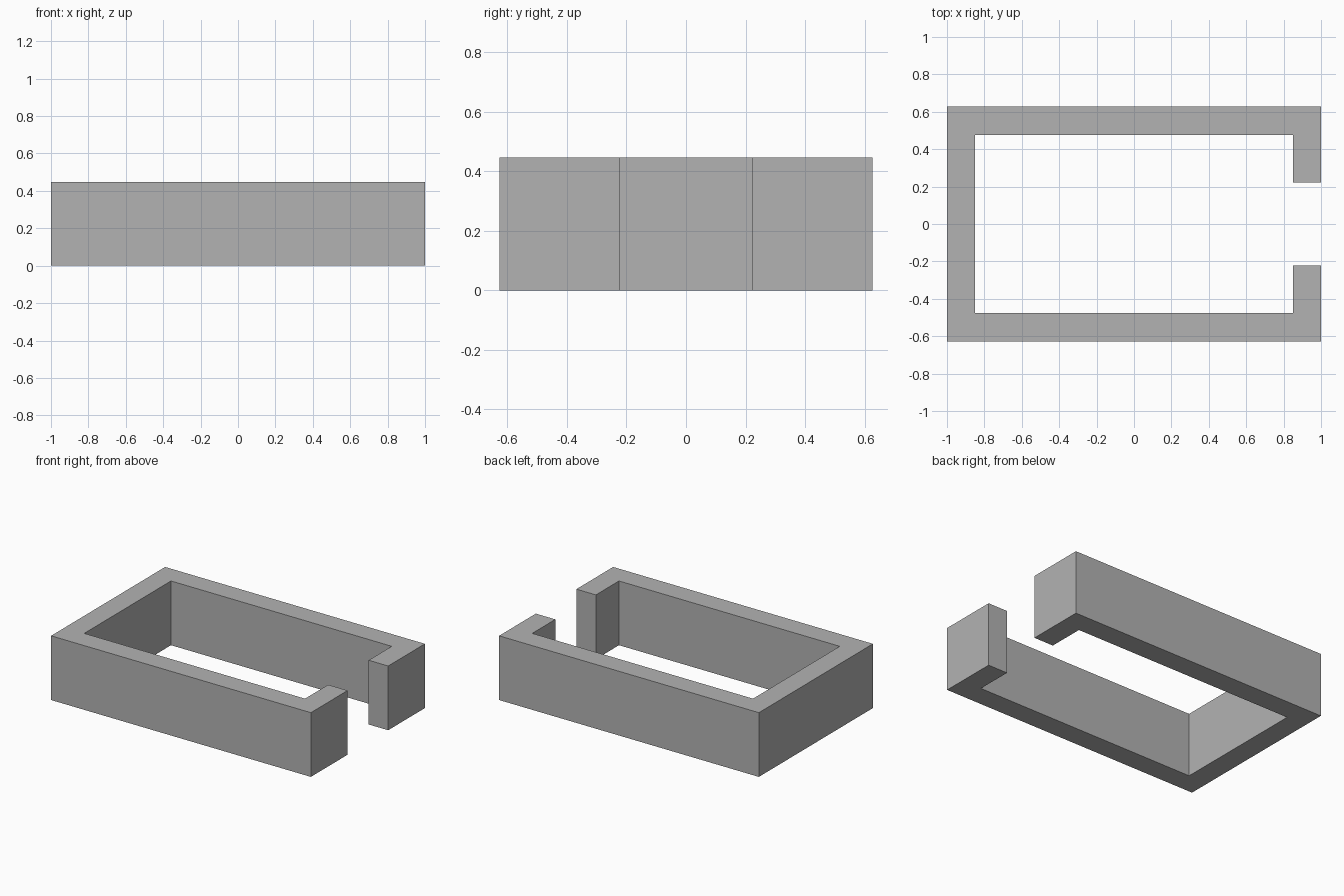
import bpy
import bmesh

cube = bpy.data.objects.get("Cube")
if cube:
    bpy.data.objects.remove(cube, do_unlink=True)

# Single plain grey
grey = bpy.data.materials.new("plain_grey")
grey.use_nodes = True
colour = (0.45, 0.45, 0.45, 1)
grey.diffuse_color = colour
grey.node_tree.nodes["Principled BSDF"].inputs["Base Color"].default_value = colour

LENGTH_HALF, WIDTH_HALF, GAP_HALF = 1.0, 0.627, 0.223
WALL, HEIGHT = 0.15, 0.447
xi, yi = LENGTH_HALF - WALL, WIDTH_HALF - WALL

# Half of the C-shaped outline, from the outer middle of the closed end
# round to the open end; the other half is its mirror image
outer = [(-LENGTH_HALF, -WIDTH_HALF), (LENGTH_HALF, -WIDTH_HALF), (LENGTH_HALF, -GAP_HALF)]
inner = [(xi, -GAP_HALF), (xi, -yi), (-xi, -yi)]
half = outer + inner
outline = half + [(x, -y) for x, y in reversed(half)]

# Extrude the outline into the wall
bm = bmesh.new()
base = bm.faces.new([bm.verts.new((x, y, 0)) for x, y in outline])
top = bmesh.ops.extrude_face_region(bm, geom=[base], use_keep_orig=True)["geom"]
bmesh.ops.translate(bm, vec=(0, 0, HEIGHT),
                    verts=[v for v in top if isinstance(v, bmesh.types.BMVert)])
bmesh.ops.recalc_face_normals(bm, faces=bm.faces)
mesh = bpy.data.meshes.new("open_frame_wall")
bm.to_mesh(mesh)
bm.free()
mesh.materials.append(grey)
wall = bpy.data.objects.new("open_frame_wall", mesh)
bpy.context.collection.objects.link(wall)
